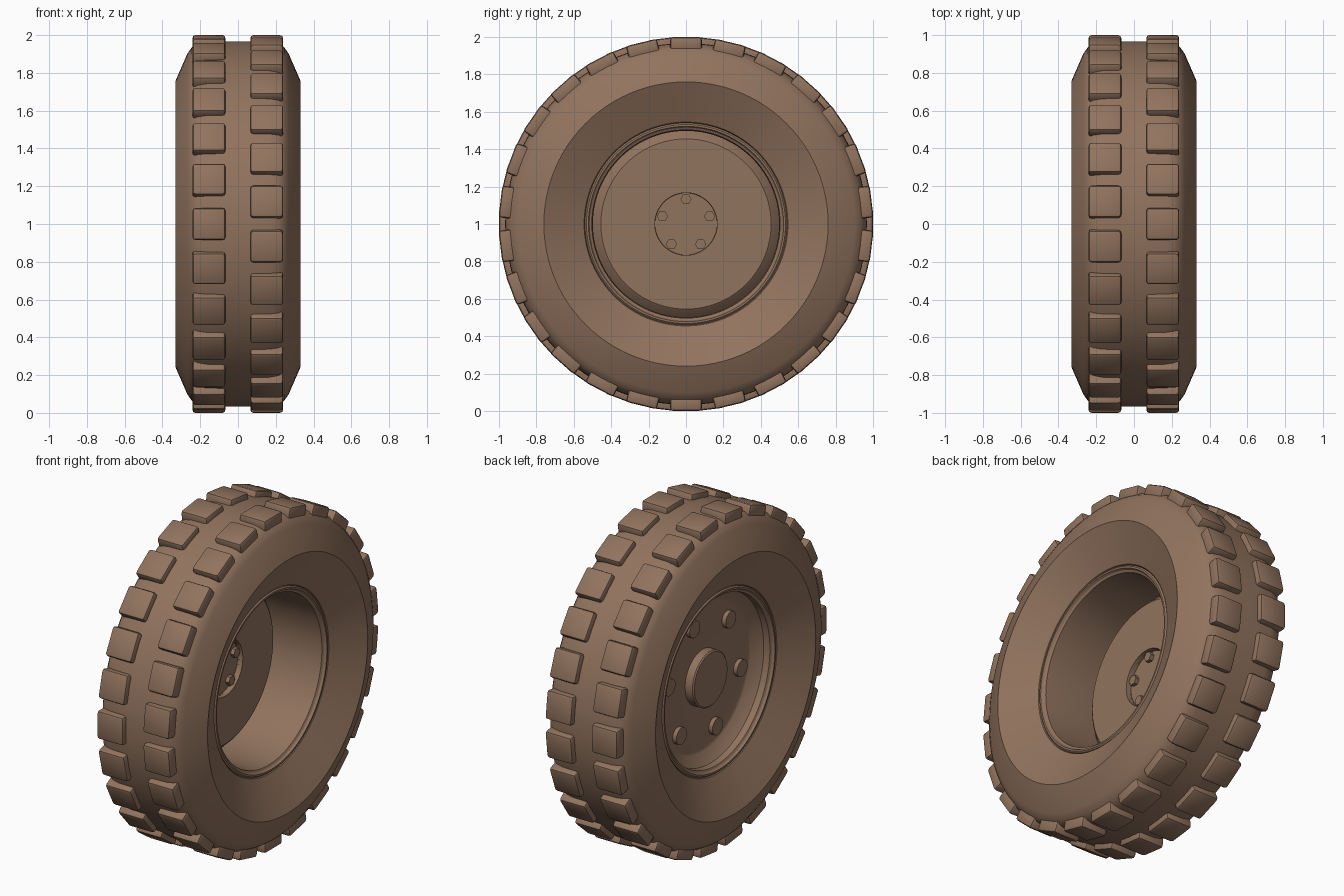
import bpy, bmesh, math
from mathutils import Matrix, Vector

if "Cube" in bpy.data.objects:
    bpy.data.objects.remove(bpy.data.objects["Cube"])

TAU = 2 * math.pi
CENTRE = Matrix.Translation((0, 0, 1))      # axle runs along x at z = 1

brown = bpy.data.materials.new("warm brown")
brown.diffuse_color = (0.285, 0.172, 0.112, 1)
brown.use_nodes = True
brown.node_tree.nodes["Principled BSDF"].inputs["Base Color"].default_value = brown.diffuse_color


def finish(bm, name, angle=30):
    """Turn a bmesh into a smooth-by-angle object centred on the axle."""
    bmesh.ops.recalc_face_normals(bm, faces=bm.faces)
    mesh = bpy.data.meshes.new(name)
    bm.transform(CENTRE)
    bm.to_mesh(mesh)
    bm.free()
    mesh.materials.append(brown)
    ob = bpy.data.objects.new(name, mesh)
    bpy.context.collection.objects.link(ob)
    bpy.ops.object.select_all(action='DESELECT')
    ob.select_set(True)
    bpy.context.view_layer.objects.active = ob
    bpy.ops.object.shade_smooth_by_angle(angle=math.radians(angle))
    return ob


def revolve(name, profile, n=96, closed=True):
    """Spin (x, radius) points around the x axis."""
    bm = bmesh.new()
    pts = [bm.verts.new((x, 0, r)) for x, r in profile]
    edges = [bm.edges.new(p) for p in zip(pts, pts[1:])]
    if closed:
        edges.append(bm.edges.new((pts[-1], pts[0])))
    bmesh.ops.spin(bm, geom=pts + edges, cent=(0, 0, 0), axis=(1, 0, 0),
                   angle=TAU, steps=n, use_duplicate=False)
    bmesh.ops.remove_doubles(bm, verts=bm.verts, dist=1e-4)
    return finish(bm, name)


def mirrored(half):
    """Complete a half profile across x = 0."""
    return half + [(-x, r) for x, r in reversed(half)]


def place(angle, x, radius):
    """Frame at an angle round the wheel, local z pointing outwards."""
    return Matrix.Rotation(angle - math.pi / 2, 4, 'X') @ Matrix.Translation((x, 0, radius))


# Tyre carcass: crown, shoulder, sloped sidewall and inward funnel to the bead
revolve("tyre", mirrored([(0.07, 0.967), (0.17, 0.965), (0.215, 0.955), (0.245, 0.935),
                          (0.268, 0.902), (0.33, 0.76), (0.275, 0.65), (0.222, 0.545),
                          (0.19, 0.53)]))

# Rim: rolled lips on both sides and a plain barrel
revolve("rim", mirrored([(0.19, 0.54), (0.218, 0.54), (0.225, 0.532), (0.225, 0.522),
                         (0.212, 0.515), (0.205, 0.503), (0.12, 0.498)]) )

# Wheel disc: pressed plate with a recess on the right and a cap on the left
revolve("wheel_disc", [(-0.118, 0), (-0.118, 0.165), (-0.085, 0.167), (-0.085, 0.455),
                       (-0.095, 0.468), (-0.135, 0.505), (-0.17, 0.505), (-0.115, 0.445),
                       (-0.11, 0.43), (-0.11, 0.165), (-0.158, 0.165), (-0.165, 0.157),
                       (-0.165, 0)], closed=False)

# Tread blocks: two staggered rows of rounded boxes
COUNT = 26
for name, x, shift in (("tread_left", -0.154, 0), ("tread_right", 0.152, 0.5)):
    bm = bmesh.new()
    for i in range(COUNT):
        m = place((i + shift) * TAU / COUNT, x, 0.962)
        bmesh.ops.create_cube(bm, size=1, matrix=m @ Matrix.Diagonal((0.174, 0.17, 0.075, 1)))
    bmesh.ops.bevel(bm, geom=list(bm.edges), offset=0.016, segments=2, profile=0.5,
                    affect='EDGES')
    finish(bm, name, 40)


def studs(name, count, start, ring, radius, x0, x1, sides):
    """Ring of short cylinders along the axle direction."""
    bm = bmesh.new()
    for i in range(count):
        a = start + i * TAU / count
        m = Matrix.Translation(((x0 + x1) / 2, ring * math.cos(a), ring * math.sin(a)))
        bmesh.ops.create_cone(bm, cap_ends=True, segments=sides, radius1=radius,
                              radius2=radius, depth=abs(x1 - x0),
                              matrix=m @ Matrix.Rotation(math.pi / 2, 4, 'Y'))
    finish(bm, name)


# Hex nuts inside the right recess, round bolts on the left face
studs("hub_nuts", 5, math.pi / 2, 0.133, 0.03, -0.122, -0.095, 6)
studs("disc_bolts", 6, math.radians(72), 0.35, 0.05, -0.105, -0.135, 24)
